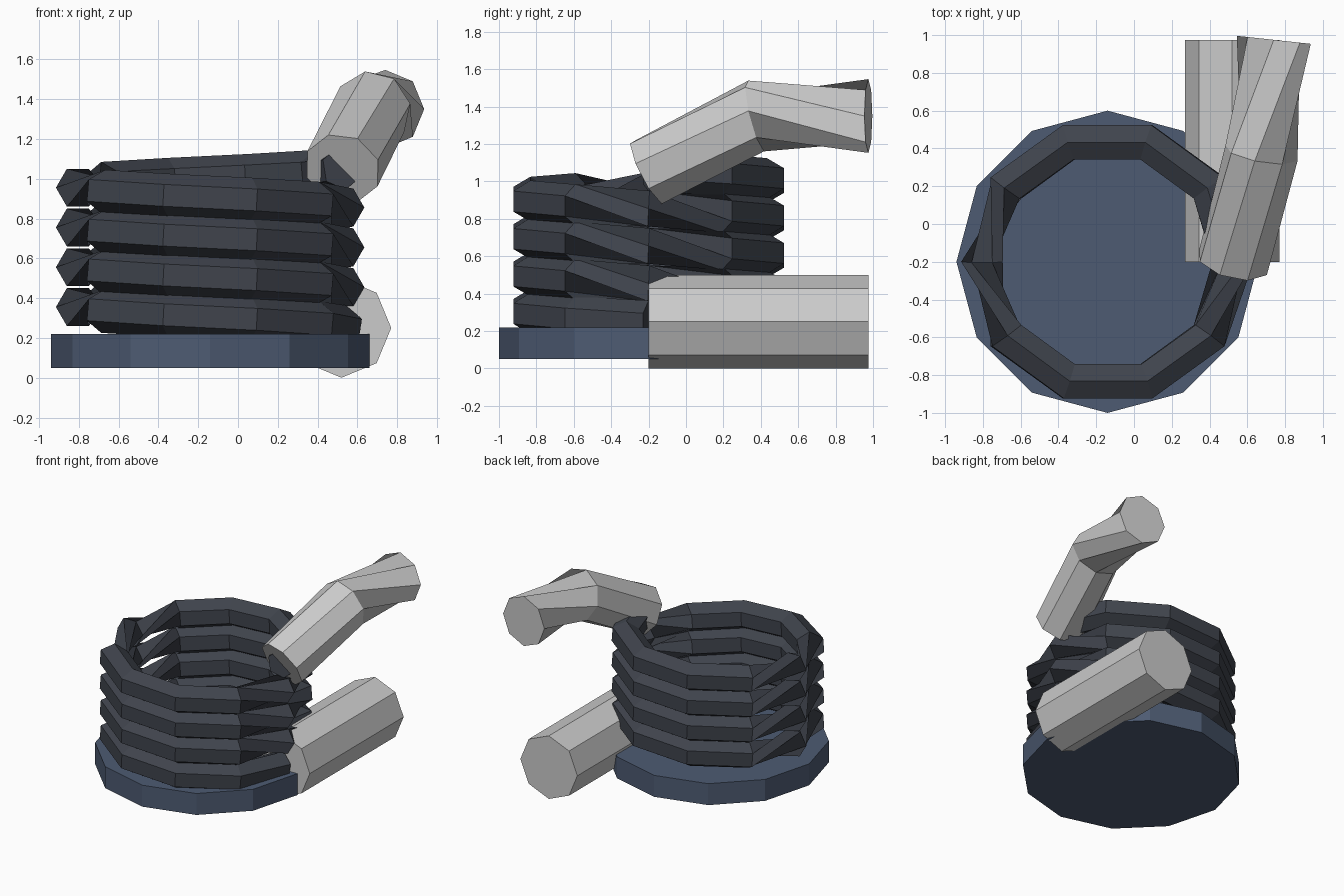
import bpy, bmesh, math
from mathutils import Vector

if "Cube" in bpy.data.objects:
    bpy.data.objects.remove(bpy.data.objects["Cube"])

CX, CY = -0.14, -0.2
Y, Z = Vector((0, 1, 0)), Vector((0, 0, 1))


def material(name, rgb):
    m = bpy.data.materials.new(name)
    m.diffuse_color = (*rgb, 1)
    m.use_nodes = True
    m.node_tree.nodes["Principled BSDF"].inputs["Base Color"].default_value = m.diffuse_color
    return m


def sweep(name, points, radius, sides, mat=None, end_up=None):
    """Sweep a capped polygon section along a path of points."""
    pts = [Vector(p) for p in points]
    bm = bmesh.new()
    rings = []
    for i, p in enumerate(pts):
        last = i == len(pts) - 1
        t = (pts[min(i + 1, len(pts) - 1)] - pts[max(i - 1, 0)]).normalized()
        ref = Z if abs(t.y) > 0.97 else Y
        u = t.cross(ref).normalized()
        if last and end_up is not None:
            u = (end_up - t * end_up.dot(t)).normalized()
        v = t.cross(u)
        ring = []
        for k in range(sides):
            a = math.tau * k / sides
            ring.append(bm.verts.new(p + radius * (math.cos(a) * u + math.sin(a) * v)))
        rings.append(ring)
    for a, b in zip(rings, rings[1:]):
        for k in range(sides):
            n = (k + 1) % sides
            bm.faces.new((a[k], a[n], b[n], b[k]))
    bm.faces.new(rings[0][::-1])
    bm.faces.new(rings[-1])
    bmesh.ops.recalc_face_normals(bm, faces=bm.faces)
    me = bpy.data.meshes.new(name)
    bm.to_mesh(me)
    bm.free()
    if mat:
        me.materials.append(mat)
    ob = bpy.data.objects.new(name, me)
    bpy.context.collection.objects.link(ob)
    return ob


blue = material("base_blue", (0.075, 0.105, 0.17))
dark = material("coil_dark", (0.05, 0.057, 0.073))

# Round base plate
bpy.ops.mesh.primitive_cylinder_add(vertices=12, radius=0.8, depth=0.17,
                                    location=(CX, CY, 0.135))
base = bpy.context.object
base.name = "base_plate"
base.data.materials.append(blue)

# Coiled hose, four clockwise turns of ten segments
coil = []
for i in range(41):
    a = -math.tau * i / 10
    coil.append((CX + 0.665 * math.cos(a), CY + 0.665 * math.sin(a), 0.255 + 0.02 * i))
sweep("coiled_hose", coil, 0.11, 6, dark)

# Straight lower fitting
bpy.ops.mesh.primitive_cylinder_add(vertices=8, radius=0.25, depth=1.175,
                                    location=(0.52, 0.3875, 0.25),
                                    rotation=(math.pi / 2, 0, 0))
bpy.context.object.name = "lower_fitting"

# Bent upper nozzle
sweep("upper_nozzle", [(0.525, -0.2, 1.05), (0.675, 0.375, 1.35), (0.74, 0.975, 1.35)],
      0.197, 8, end_up=Z)
